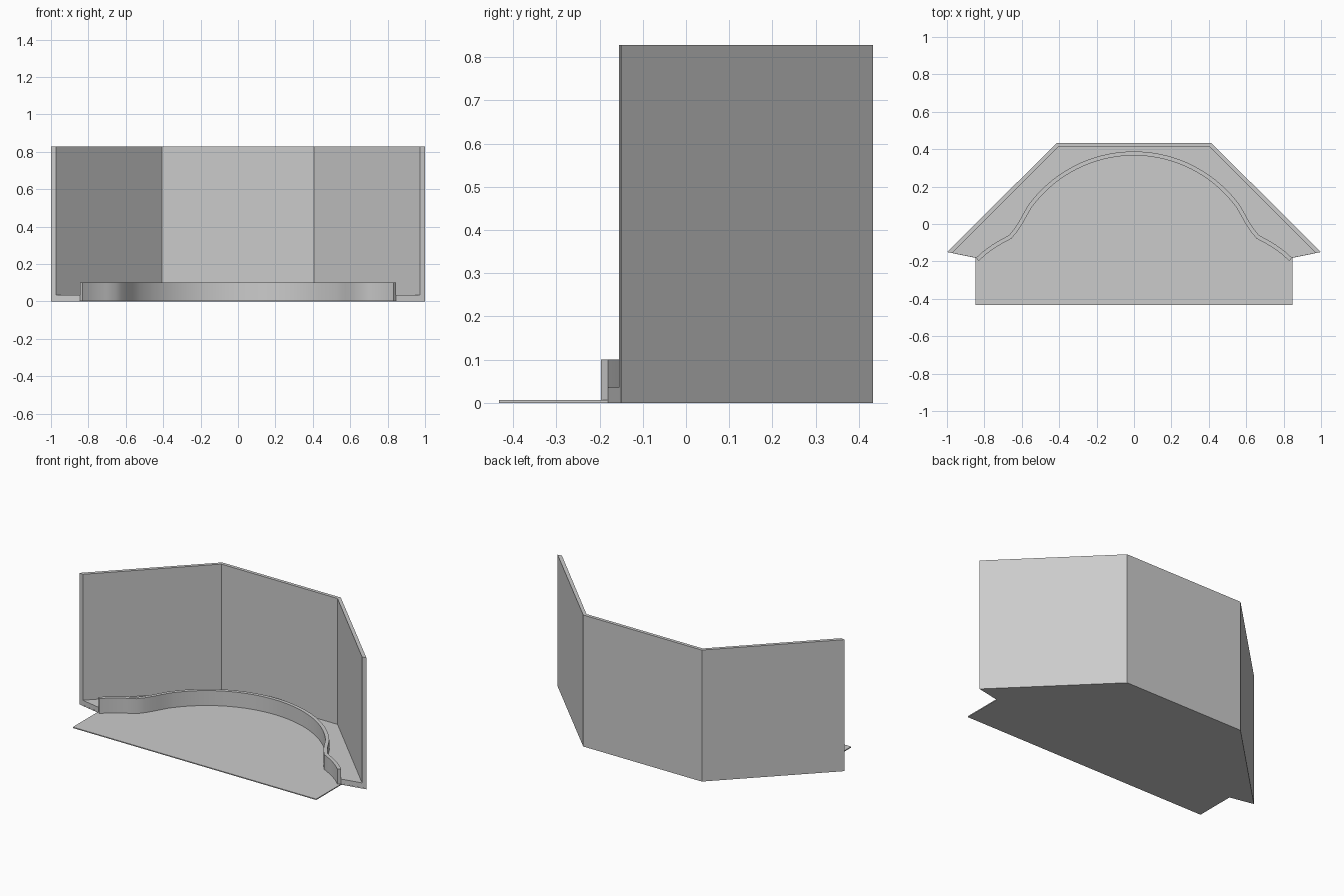
import bpy, bmesh, math
from mathutils import Vector

if "Cube" in bpy.data.objects:
    bpy.data.objects.remove(bpy.data.objects["Cube"], do_unlink=True)

grey = bpy.data.materials.new("plain grey")
grey.use_nodes = True
colour = (0.6, 0.6, 0.6, 1)
grey.diffuse_color = colour
grey.node_tree.nodes["Principled BSDF"].inputs["Base Color"].default_value = colour

SLAB = 0.006


def mirrored(half):
    """Complete a path that starts on or right of the centre line."""
    pts = [Vector(p) for p in half]
    left = [Vector((-p.x, p.y)) for p in reversed(pts) if p.x > 1e-5]
    return left + pts


def prism(name, outline, bottom, top, smooth=False):
    """Extrude a flat outline upwards."""
    bm = bmesh.new()
    face = bm.faces.new([bm.verts.new((p.x, p.y, bottom)) for p in outline])
    grown = bmesh.ops.extrude_face_region(bm, geom=[face])["geom"]
    verts = [g for g in grown if isinstance(g, bmesh.types.BMVert)]
    bmesh.ops.translate(bm, verts=verts, vec=(0, 0, top - bottom))
    bmesh.ops.recalc_face_normals(bm, faces=bm.faces)
    mesh = bpy.data.meshes.new(name)
    bm.to_mesh(mesh)
    bm.free()
    mesh.materials.append(grey)
    obj = bpy.data.objects.new(name, mesh)
    bpy.context.collection.objects.link(obj)
    if smooth:
        bpy.ops.object.select_all(action="DESELECT")
        obj.select_set(True)
        bpy.context.view_layer.objects.active = obj
        bpy.ops.object.shade_smooth_by_angle(angle=math.radians(25))
    return obj


def offset(path, distance):
    """Shift a left-to-right path to its front side."""
    result = []
    for i, p in enumerate(path):
        t = (path[min(i + 1, len(path) - 1)] - path[max(i - 1, 0)]).normalized()
        result.append(p + Vector((t.y, -t.x)) * distance)
    return result


# Plan lines shared by the parts
wall_outer = mirrored([(0.413, 0.433), (0.995, -0.15)])
wall_inner = mirrored([(0.405, 0.412), (0.973, -0.155)])
wall_outer[0].x, wall_outer[-1].x = -1, 1
arc = [(0.7 * math.sin(a), 0.7 * math.cos(a) - 0.312)
       for a in (math.radians(54 * i / 18) for i in range(19))]
bend = [(0.592, 0.055), (0.614, 0.015), (0.64, -0.025), (0.668, -0.06),
        (0.715, -0.085), (0.76, -0.112), (0.805, -0.145), (0.845, -0.181)]
kerb_back = mirrored(arc + bend)
kerb_front = offset(kerb_back, 0.022)

# Thin base slab with its forward apron
apron = mirrored([(0.848, -0.433), (0.848, -0.181)])
slab = [apron[1], apron[2], apron[3]] + wall_outer[::-1] + [apron[0]]
prism("base_slab", slab, 0, SLAB)

# Raised floor between the kerb and the wall
prism("raised_floor", wall_inner + kerb_back[::-1], SLAB, 0.035)

# Three-panel back wall
prism("back_wall", wall_outer + wall_inner[::-1], SLAB, 0.828)

# Low curved kerb
prism("curved_kerb", kerb_back + kerb_front[::-1], SLAB, 0.1, smooth=True)
